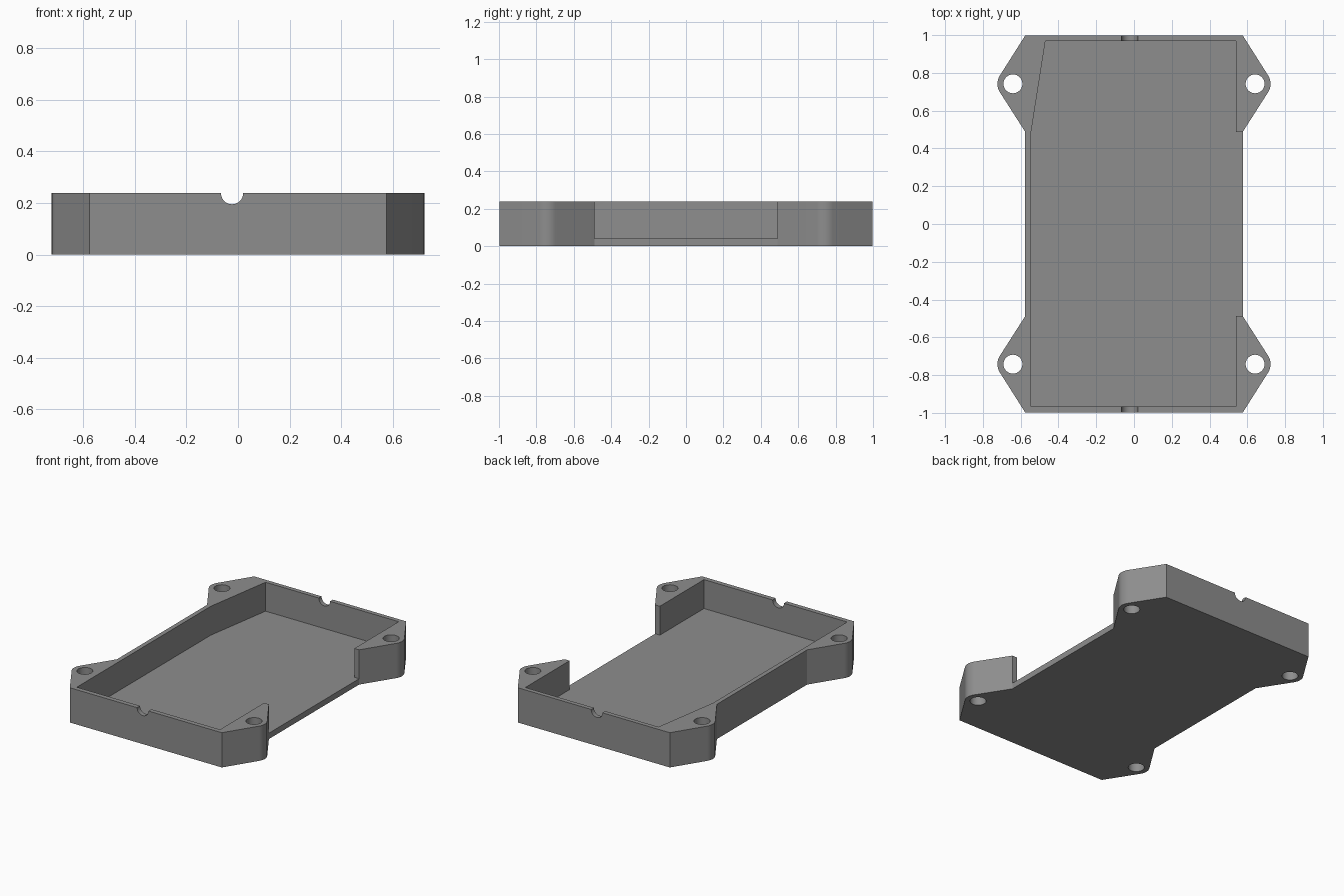
import bpy, bmesh, math
from mathutils import Matrix

if "Cube" in bpy.data.objects:
    bpy.data.objects.remove(bpy.data.objects["Cube"])

H, FLOOR = 0.238, 0.04                # tray height, floor thickness
SIDE, END, WAIST = 0.576, 0.998, 0.488  # half width, half length, ear root
HX, HY, HOLE_R, EAR_R = 0.641, 0.742, 0.05, 0.082

grey = bpy.data.materials.new("grey plastic")
grey.diffuse_color = (0.27, 0.27, 0.27, 1)
grey.use_nodes = True
grey.node_tree.nodes["Principled BSDF"].inputs["Base Color"].default_value = grey.diffuse_color


def finish(bm, name):
    bmesh.ops.recalc_face_normals(bm, faces=bm.faces)
    me = bpy.data.meshes.new(name)
    bm.to_mesh(me)
    bm.free()
    me.materials.append(grey)
    ob = bpy.data.objects.new(name, me)
    bpy.context.collection.objects.link(ob)
    return ob


def prism(name, points, z0, z1):
    bm = bmesh.new()
    face = bm.faces.new([bm.verts.new((x, y, z0)) for x, y in points])
    ext = bmesh.ops.extrude_face_region(bm, geom=[face])
    verts = [g for g in ext["geom"] if isinstance(g, bmesh.types.BMVert)]
    bmesh.ops.translate(bm, verts=verts, vec=(0, 0, z1 - z0))
    return finish(bm, name)


def cylinder(name, r, length, matrix):
    bm = bmesh.new()
    bmesh.ops.create_cone(bm, cap_ends=True, segments=40, radius1=r, radius2=r,
                          depth=length, matrix=matrix)
    return finish(bm, name)


# One quarter of the outline: rounded mounting ear tangent to its straight edges
dx, dy = HX - SIDE, END - HY
a = math.asin(EAR_R / math.hypot(dx, dy)) + math.atan2(dx, dy)
quarter = [(SIDE, WAIST)]
for i in range(17):
    t = -a + 2 * a * i / 16
    quarter.append((HX + EAR_R * math.cos(t), HY + EAR_R * math.sin(t)))
quarter.append((SIDE, END))
right = [(x, -y) for x, y in reversed(quarter)] + quarter
outline = right + [(-x, y) for x, y in reversed(right)]
tray = prism("tray", outline, 0, H)

# Interior cavity with one slanted wall, and the open section of the right wall
cutters = [
    prism("cavity", [(-0.545, -0.966), (0.54, -0.966), (0.54, 0.968),
                     (-0.469, 0.968), (-0.545, 0.485)], FLOOR, 0.4),
    prism("side_opening", [(0.45, -WAIST), (0.7, -WAIST), (0.7, WAIST),
                           (0.45, WAIST)], FLOOR, 0.4),
]
# Screw holes in the ears
for sx in (-1, 1):
    for sy in (-1, 1):
        cutters.append(cylinder("screw_hole", HOLE_R, 1,
                                Matrix.Translation((sx * HX, sy * HY, 0))))
# Half-round cable notches in both end walls
cutters.append(cylinder("cable_notch", 0.043, 3,
                        Matrix.Translation((-0.023, 0, H)) @ Matrix.Rotation(math.pi / 2, 4, 'X')))

bpy.context.view_layer.objects.active = tray
tray.select_set(True)
for c in cutters:
    mod = tray.modifiers.new("cut", 'BOOLEAN')
    mod.operation, mod.solver, mod.object = 'DIFFERENCE', 'EXACT', c
    bpy.ops.object.modifier_apply(modifier=mod.name)
    bpy.data.objects.remove(c)

bpy.ops.object.shade_smooth_by_angle(angle=math.radians(25))
